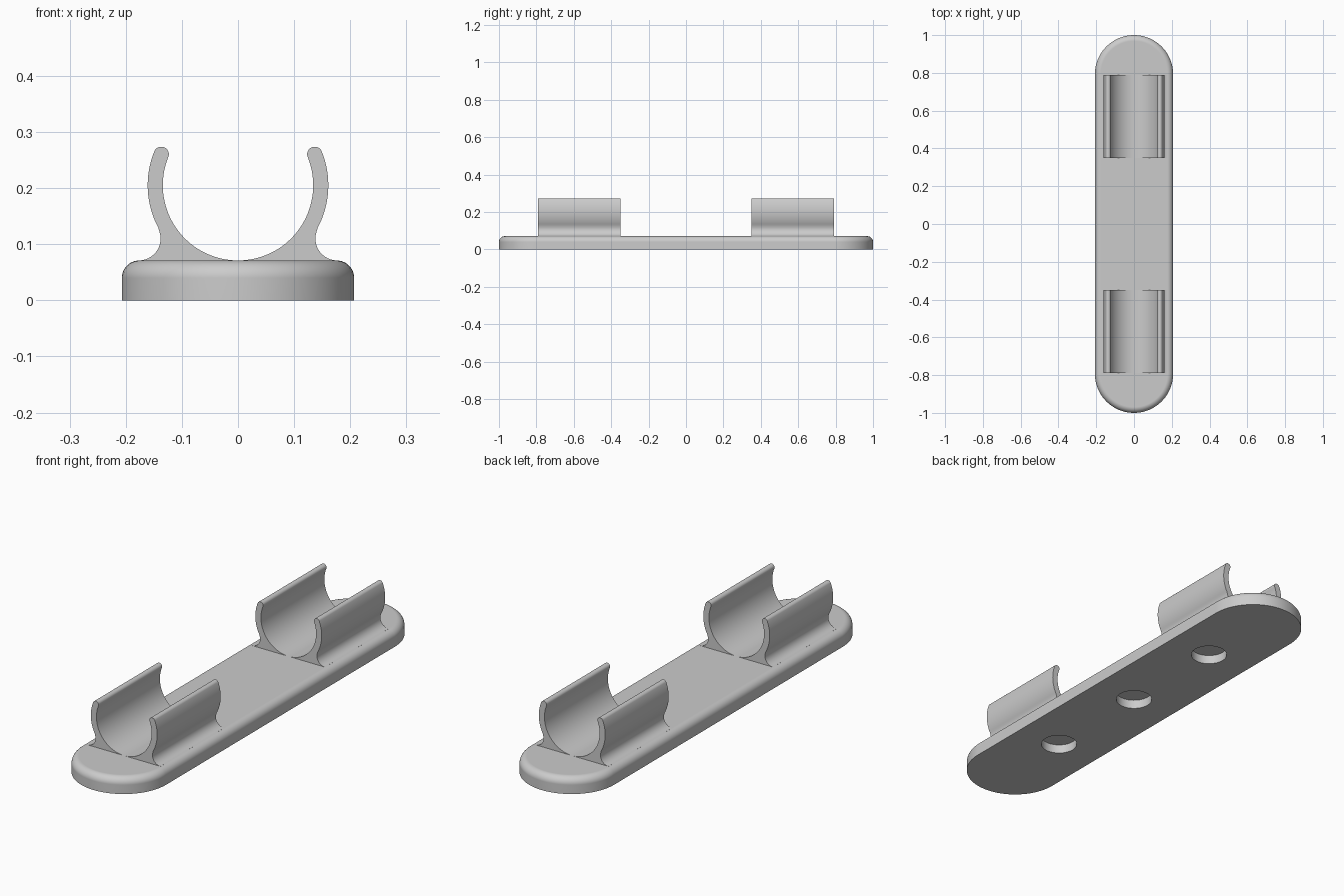
import bpy, bmesh, math
from mathutils import Vector

cube = bpy.data.objects.get("Cube")
if cube:
    bpy.data.objects.remove(cube, do_unlink=True)

grey = bpy.data.materials.new("plain grey")
grey.use_nodes = True
colour = (0.6, 0.6, 0.6, 1)
grey.diffuse_color = colour
grey.node_tree.nodes["Principled BSDF"].inputs["Base Color"].default_value = colour

TOP = 0.071        # height of the base plate
HALF_WIDTH = 0.207
ROUND = 0.031      # rounding of the upper rim


def arc(cx, cy, r, start, end, steps):
    """Points along an arc, angles in degrees."""
    angles = [math.radians(start + (end - start) * i / steps) for i in range(steps + 1)]
    return [(cx + r * math.cos(a), cy + r * math.sin(a)) for a in angles]


def loft(name, rings):
    """Closed solid through a list of matching rings."""
    bm = bmesh.new()
    loops = [[bm.verts.new(p) for p in ring] for ring in rings]
    n = len(loops[0])
    for a, b in zip(loops, loops[1:]):
        for i in range(n):
            j = (i + 1) % n
            bm.faces.new((a[i], a[j], b[j], b[i]))
    bm.faces.new(loops[0])
    bm.faces.new(loops[-1])
    bmesh.ops.recalc_face_normals(bm, faces=bm.faces)
    mesh = bpy.data.meshes.new(name)
    bm.to_mesh(mesh)
    bm.free()
    obj = bpy.data.objects.new(name, mesh)
    bpy.context.collection.objects.link(obj)
    mesh.materials.append(grey)
    return obj


def activate(obj):
    bpy.ops.object.select_all(action="DESELECT")
    obj.select_set(True)
    bpy.context.view_layer.objects.active = obj


def smooth(obj):
    activate(obj)
    bpy.ops.object.shade_smooth_by_angle(angle=math.radians(35))
    mod = obj.modifiers.new("even shading", "WEIGHTED_NORMAL")
    mod.keep_sharp = True


def stadium(r, z):
    """Long rounded outline of the base at one height."""
    end = 1 - HALF_WIDTH
    outline = arc(0, end, r, 0, 180, 40) + arc(0, -end, r, 180, 360, 40)
    return [Vector((x, y, z)) for x, y in outline]


# Base plate with a rounded upper rim
rim = arc(HALF_WIDTH - ROUND, TOP - ROUND, ROUND, 0, 90, 10)
base = loft("base_plate", [stadium(HALF_WIDTH, 0)] + [stadium(r, z) for r, z in rim])

# Three blind round recesses in the underside
for y in (-0.5, 0, 0.5):
    circle = arc(0, y, 0.076, 0, 360, 48)[:-1]
    cutter = loft("recess_cutter", [[(px, py, z) for px, py in circle] for z in (-0.05, 0.04)])
    cutter.hide_render = True
    cut = base.modifiers.new("recess", "BOOLEAN")
    cut.operation = "DIFFERENCE"
    cut.solver = "EXACT"
    cut.object = cutter
    activate(base)
    bpy.ops.object.modifier_apply(modifier=cut.name)
    bpy.data.objects.remove(cutter, do_unlink=True)
smooth(base)

# Clip cross-section: inner cradle, rounded tip, outer arm, flared foot
CZ, INNER, OUTER = 0.205, 0.134, 0.161
FOOT_X, FOOT_R = 0.177, 0.039
tip_angle = 22
mid = (INNER + OUTER) / 2
tip_x = mid * math.cos(math.radians(tip_angle))
tip_z = CZ + mid * math.sin(math.radians(tip_angle))
foot_z = TOP + FOOT_R
join = math.degrees(math.atan2(foot_z - CZ, FOOT_X))

half = arc(0, CZ, INNER, -90, tip_angle, 32)
half += arc(tip_x, tip_z, (OUTER - INNER) / 2, tip_angle + 180, tip_angle, 12)[1:]
half += arc(0, CZ, OUTER, tip_angle, join, 16)[1:]
half += arc(FOOT_X, foot_z, FOOT_R, join + 180, 270, 14)[1:]
half.append((FOOT_X, TOP - 0.006))
section = half + [(-x, z) for x, z in reversed(half[1:])]

# Front and back clips
for name, y0 in (("front_clip", -0.79), ("back_clip", 0.35)):
    clip = loft(name, [[(x, y, z) for x, z in section] for y in (y0, y0 + 0.44)])
    smooth(clip)
